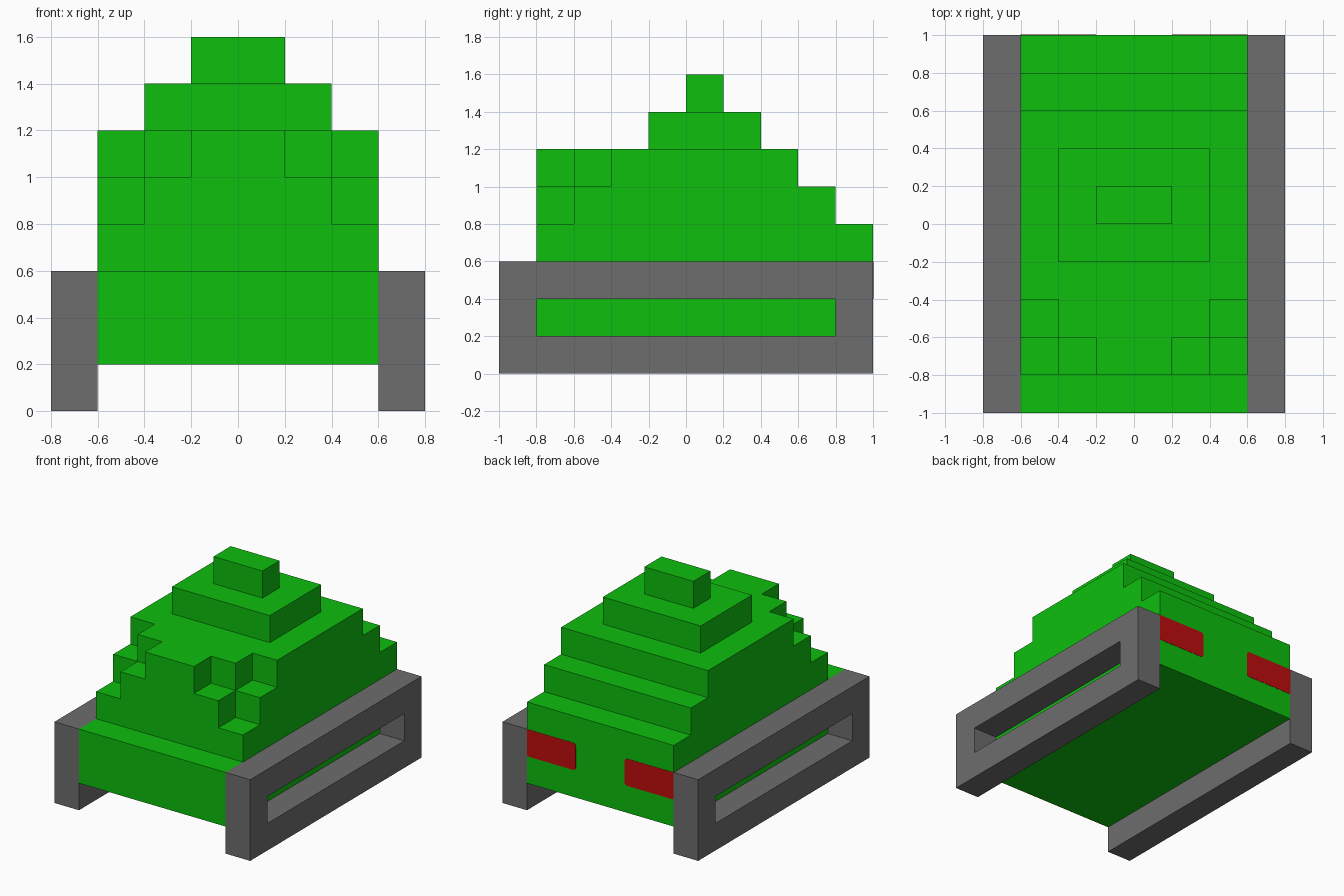
import bpy
import bmesh

default = bpy.data.objects.get("Cube")
if default:
    bpy.data.objects.remove(default, do_unlink=True)


def material(name, colour):
    mat = bpy.data.materials.new(name)
    mat.use_nodes = True
    mat.diffuse_color = (*colour, 1)
    bsdf = next(n for n in mat.node_tree.nodes if n.type == "BSDF_PRINCIPLED")
    bsdf.inputs["Base Color"].default_value = (*colour, 1)
    return mat


GREEN = material("bright green", (0.52, 0.004, 0.004)[1:2] + (0.52, 0.004))
GREY = material("track grey", (0.153, 0.153, 0.153))
RED = material("tail light red", (0.52, 0.004, 0.004))


def prism(name, points, vector, mat):
    """Extrude a closed outline along a vector."""
    bm = bmesh.new()
    face = bm.faces.new([bm.verts.new(p) for p in points])
    ext = bmesh.ops.extrude_face_region(bm, geom=[face])["geom"]
    moved = [v for v in ext if isinstance(v, bmesh.types.BMVert)]
    bmesh.ops.translate(bm, verts=moved, vec=vector)
    bmesh.ops.recalc_face_normals(bm, faces=bm.faces)
    mesh = bpy.data.meshes.new(name)
    bm.to_mesh(mesh)
    bm.free()
    mesh.materials.append(mat)
    obj = bpy.data.objects.new(name, mesh)
    bpy.context.scene.collection.objects.link(obj)
    return obj


def box(name, xs, ys, zs, mat):
    (x0, x1), (y0, y1), (z0, z1) = sorted(xs), ys, zs
    base = [(x0, y0, z0), (x1, y0, z0), (x1, y1, z0), (x0, y1, z0)]
    return prism(name, base, (0, 0, z1 - z0), mat)


def cut(target, xs, ys, zs):
    """Subtract a box from the target, then discard the cutter."""
    cutter = box("cutter", xs, ys, zs, GREEN)
    cutter.hide_render = True
    mod = target.modifiers.new("cut", "BOOLEAN")
    mod.operation, mod.solver, mod.object = "DIFFERENCE", "EXACT", cutter
    bpy.context.view_layer.objects.active = target
    bpy.ops.object.modifier_apply(modifier=mod.name)
    bpy.data.objects.remove(cutter, do_unlink=True)


# Hull: stepped side profile, closed across the full width
profile = [(-1, 0.2), (1, 0.2), (1, 0.8), (0.8, 0.8), (0.8, 1), (0.6, 1),
           (0.6, 1.2), (-0.8, 1.2), (-0.8, 0.6), (-1, 0.6)]
hull = prism("hull", [(-0.6, y, z) for y, z in profile], (1.2, 0, 0), GREEN)

# Stepped notches in the front upper corners
for s in (-1, 1):
    cut(hull, (s * 0.4, s * 0.7), (-0.9, -0.6), (0.8, 1.3))
    cut(hull, (s * 0.2, s * 0.72), (-0.92, -0.6), (1, 1.32))
    cut(hull, (s * 0.4, s * 0.74), (-0.94, -0.4), (1, 1.34))

# Upper tiers
box("upper_tier", (-0.4, 0.4), (-0.2, 0.4), (1.19, 1.4), GREEN)
box("hatch", (-0.2, 0.2), (0, 0.2), (1.39, 1.6), GREEN)

for s, side in ((1, "left"), (-1, "right")):
    # Side track frame with a long slot
    track = box(side + "_track", (s * 0.6, s * 0.8), (-1, 1), (0, 0.6), GREY)
    cut(track, (s * 0.5, s * 0.9), (-0.8, 0.8), (0.2, 0.4))

    # Tail light plate with clipped inner corners
    c = 0.015
    outline = [(0.6, 0.4), (0.2 + c, 0.4), (0.2, 0.4 + c),
               (0.2, 0.6 - c), (0.2 + c, 0.6), (0.6, 0.6)]
    prism(side + "_tail_light", [(s * x, 0.998, z) for x, z in outline],
          (0, 0.004, 0), RED)
